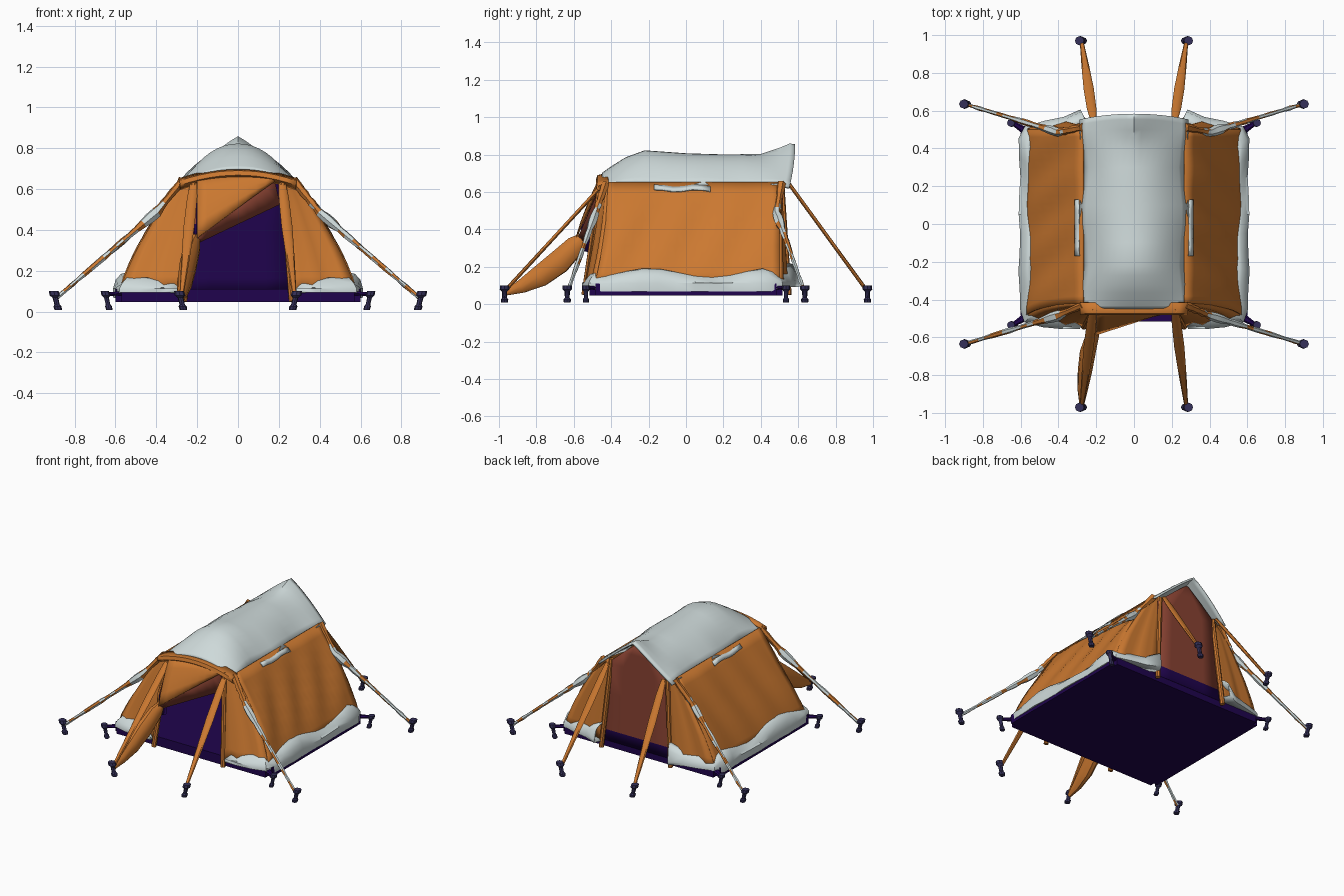
import bpy, bmesh, math, random
from mathutils import Vector

if "Cube" in bpy.data.objects:
    bpy.data.objects.remove(bpy.data.objects["Cube"])

random.seed(4)


def material(name, rgb):
    m = bpy.data.materials.new(name)
    m.diffuse_color = (*rgb, 1)
    m.use_nodes = True
    m.node_tree.nodes["Principled BSDF"].inputs["Base Color"].default_value = m.diffuse_color
    return m


ORANGE = material("orange canvas", (0.60, 0.19, 0.03))
WHITE = material("pale snow grey", (0.62, 0.70, 0.70))
PURPLE = material("dark purple groundsheet", (0.014, 0.0012, 0.075))
BROWN = material("red brown lining", (0.25, 0.055, 0.032))
PEG = material("peg slate", (0.035, 0.03, 0.10))


def finish(name, bm, mats, thick=0, normals=True):
    if normals:
        bmesh.ops.recalc_face_normals(bm, faces=bm.faces)
    me = bpy.data.meshes.new(name)
    bm.to_mesh(me)
    bm.free()
    for m in mats:
        me.materials.append(m)
    ob = bpy.data.objects.new(name, me)
    bpy.context.collection.objects.link(ob)
    if thick:
        mod = ob.modifiers.new("cloth", 'SOLIDIFY')
        mod.thickness = thick
        mod.offset = 0
    bpy.ops.object.select_all(action='DESELECT')
    ob.select_set(True)
    bpy.context.view_layer.objects.active = ob
    bpy.ops.object.shade_smooth_by_angle(angle=math.radians(35))
    return ob


def sheet(name, rows, mats, thick=0.012, rule=None):
    """Cloth sheet lofted through rows of points."""
    bm = bmesh.new()
    vs = [[bm.verts.new(p) for p in r] for r in rows]
    for a, b in zip(vs, vs[1:]):
        for i in range(len(a) - 1):
            f = bm.faces.new((a[i], a[i + 1], b[i + 1], b[i]))
            if rule:
                f.material_index = rule(f.calc_center_median())
    return finish(name, bm, mats, thick)


def tube(name, pts, mats, n=8, rule=None):
    """Tapered tube; each point is (x, y, z, half width, half height)."""
    bm = bmesh.new()
    rings = []
    for i, p in enumerate(pts):
        t = (Vector(pts[min(i + 1, len(pts) - 1)][:3]) - Vector(pts[max(i - 1, 0)][:3])).normalized()
        side = t.cross(Vector((0, 0, 1))).normalized()
        up = side.cross(t)
        rings.append([bm.verts.new(Vector(p[:3]) + side * p[3] * math.cos(a) + up * p[4] * math.sin(a))
                      for a in (2 * math.pi * k / n for k in range(n))])
    for j, (a, b) in enumerate(zip(rings, rings[1:])):
        for k in range(n):
            f = bm.faces.new((a[k], a[(k + 1) % n], b[(k + 1) % n], b[k]))
            if rule:
                f.material_index = rule(j, k)
    bm.faces.new(rings[0])
    bm.faces.new(rings[-1])
    return finish(name, bm, mats)


def lerp(a, b, t):
    return a + (b - a) * t


def sample(table, t):
    """Piecewise linear lookup in a table of (key, value)."""
    for (a, va), (b, vb) in zip(table, table[1:]):
        if t <= b:
            return lerp(va, vb, max(0, (t - a) / (b - a)))
    return table[-1][1]


# groundsheet slab
bm = bmesh.new()
bmesh.ops.create_cube(bm, size=1)
for v in bm.verts:
    v.co = (v.co.x * 1.2, v.co.y * 1.03, 0.078 + v.co.z * 0.064)
bmesh.ops.bevel(bm, geom=[e for e in bm.edges if abs(e.verts[0].co.z - e.verts[1].co.z) > 0.01],
                offset=0.03, segments=2, affect='EDGES')
finish("groundsheet", bm, [PURPLE])

# domed roof cover, rounded in front and gabled at the back
ridge = [(-0.46, 0.692), (-0.40, 0.735), (-0.32, 0.785), (-0.22, 0.822), (0, 0.806),
         (0.2, 0.80), (0.4, 0.802), (0.5, 0.835), (0.555, 0.858), (0.585, 0.855)]
rows = []
for y in [-0.445, -0.43, -0.40, -0.36, -0.32, -0.27, -0.22, -0.1, 0, 0.1, 0.2, 0.3, 0.4, 0.46, 0.5, 0.555, 0.583]:
    c, g = sample(ridge, y), max(0, min(1, (y - 0.3) / 0.22))
    e = 0.633 + 0.008 * math.sin(y * 17)
    w = 0.275 + 0.01 * math.sin(y * 13 + 1)
    row = []
    for k in range(17):
        u = (k - 8) / 8
        shape = lerp(1 - abs(u) ** 2.1, 1 - abs(u) ** 1.1, g)
        row.append((w * u, y - (0.03 * u * u if y > 0.55 else 0), e + (c - e) * shape - 0.006))
    rows.append(row)
sheet("roof_cover", rows, [WHITE], 0.014)

# orange arched trim above the door
trim = []
for y, dz in ((-0.415, 0.008), (-0.47, -0.004), (-0.475, -0.02), (-0.45, -0.038)):
    trim.append([(0.285 * u, y, 0.64 + 0.05 * (1 - u * u) + dz) for u in (k / 6 - 1 for k in range(13))])
sheet("door_arch", trim, [ORANGE])

wall = [(0.10, 0.575), (0.18, 0.55), (0.30, 0.495), (0.43, 0.42), (0.54, 0.35), (0.65, 0.27)]
levels = [0.65, 0.59, 0.52, 0.45, 0.38, 0.31, 0.24, 0.17, 0.10]


def peg(name, x, y, size=1.0):
    # tent peg with flared head and foot
    lean = 0.012 if x > 0 else -0.012
    prof = [(0.008, 0.018), (0.025, 0.02), (0.035, 0.013), (0.068, 0.014), (0.08, 0.026), (0.1, 0.024)]
    bm = bmesh.new()
    rings = [[bm.verts.new((x + lean * (z - 0.05) / 0.05 + r * size * math.cos(a), y + r * size * math.sin(a), z))
              for a in (math.pi * k / 4 for k in range(8))] for z, r in prof]
    for a, b in zip(rings, rings[1:]):
        for k in range(8):
            bm.faces.new((a[k], a[(k + 1) % 8], b[(k + 1) % 8], b[k]))
    bm.faces.new(rings[0])
    bm.faces.new(rings[-1])
    finish(name, bm, [PEG])


for s, side in ((-1, "left"), (1, "right")):
    # draped side wall
    rows = []
    for z in levels:
        t = (0.65 - z) / 0.55
        y0, y1 = -0.42 - 0.07 * t * t, 0.5
        row = []
        for k in range(25):
            y = lerp(y0, y1, k / 24)
            fold = 0.009 * math.sin(y * 24 + 7 * t) * math.sin(math.pi * t)
            sag = -0.014 * math.sin(math.pi * k / 24) * math.sin(math.pi * t)
            row.append((s * (sample(wall, z) + fold + sag), y, z))
        rows.append(row)
    sheet(side + "_wall", rows, [ORANGE])

    # front and back flank panels beside the openings
    for d, end, yo, yi, drop in ((-1, "front", 0.42, 0.45, 0.09), (1, "back", 0.50, 0.505, 0.04)):
        rows = []
        for z in levels:
            t = (0.65 - z) / 0.55
            a = Vector((s * sample(wall, z), d * (yo + (0.07 * t * t if d < 0 else 0)), z))
            b = Vector((s * (0.215 + 0.05 * t), d * (yi + drop * t), z + 0.015 * (1 - t)))
            row = []
            for k in range(7):
                p = a.lerp(b, k / 6)
                p.y += d * 0.012 * math.sin(k * 2.1) * t
                row.append(p)
            rows.append(row)
        sheet(f"{end}_{side}_flank", rows, [ORANGE])

        # door-edge seam pole
        tube(f"{end}_{side}_door_pole",
             [(s * lerp(0.215, 0.265, t), d * (yi + drop * t + 0.004), lerp(0.66, 0.05, t), 0.016, 0.016)
              for t in (0, 0.25, 0.5, 0.75, 1)], [ORANGE])

        # corner guy line with snowy patches
        a, b, c = Vector((0.27, yo + 0.01, 0.645)), Vector((0.40, 0.485, 0.485)), Vector((0.885, 0.632, 0.07))
        path = []
        for k in range(23):
            p = a.lerp(b, k / 7) if k < 7 else b.lerp(c, (k - 7) / 15)
            r = 0.025 if k in (7, 8, 9) else lerp(0.021, 0.01, k / 22)
            r *= random.uniform(0.8, 1.2)
            path.append((s * p.x, d * p.y, p.z, r, r))
        share = 0.4 if (s, d) == (-1, -1) else 0.72
        tube(f"{end}_{side}_corner_guy", path, [ORANGE, WHITE], 6,
             lambda j, k: int(j in (7, 8) or (j > 4 and random.random() < share)))

        # wide straight guy strap
        top = 0.44 if d < 0 else 0.55
        tube(f"{end}_{side}_strap",
             [(s * lerp(0.215, 0.277, t), d * lerp(top, 0.965, t),
               lerp(0.645, 0.075, t), w, 0.01)
              for t, w in ((0, 0.016), (0.15, 0.025), (0.4, 0.027), (0.7, 0.02), (1, 0.01))], [ORANGE])

        peg(f"{end}_{side}_strap_peg", s * 0.277, d * 0.97)
        peg(f"{end}_{side}_outer_peg", s * 0.89, d * 0.635)
        peg(f"{end}_{side}_corner_peg", s * 0.64, d * 0.535, 0.85)
        tube(f"{end}_{side}_corner_loop", [(s * 0.57, d * 0.49, 0.09, 0.022, 0.012),
                                           (s * 0.635, d * 0.53, 0.085, 0.012, 0.01)], [PURPLE], 6)

    # snowy hem around the foot of the side and flanks: (x, y, top height)
    plan = [(0.285, -0.55, 0.135), (0.38, -0.55, 0.15), (0.48, -0.54, 0.165), (0.575, -0.515, 0.17)]
    plan += [(0.600 + 0.005 * math.sin(y * 19), y, 0.168 + 0.022 * math.sin(y * 9 - 2.8))
             for y in (k * 0.1 - 0.45 for k in range(10))]
    plan += [(0.575, 0.51, 0.17), (0.47, 0.54, 0.17), (0.37, 0.56, 0.18), (0.28, 0.60, 0.22)]
    rows = []
    for k, z in ((0.90, 0.0), (0.945, -0.008), (0.985, -0.035), (1.005, None), (1.005, 0.07), (0.9, 0.072)):
        rows.append([(s * x * k, y * k, 0.112 if z is None else
                      (h + z if z <= 0 else (z if abs(y) < 0.5 else 0.096))) for x, y, h in plan])
    sheet(side + "_snow_hem", rows, [WHITE], 0.008)

    # thin snow strip on the wall just below the roof edge
    sheet(side + "_eave_snow", [[(s * x, y, z + 0.006 * math.sin(y * 30)) for y in
                                 (k * 0.05 - 0.17 for k in range(7))]
                                for x, z in ((0.29, 0.632), (0.312, 0.607))], [WHITE], 0.008)

# back wall: brown outside with a purple foot, dark lining inside
outline = [(0.09, 0.27), (0.165, 0.265), (0.42, 0.25), (0.63, 0.235), (0.735, 0.115), (0.82, 0.01)]
for name, y, mats in (("back_wall", 0.515, [BROWN, PURPLE]), ("back_lining", 0.495, [PURPLE, PURPLE])):
    sheet(name, [[(w * u, y, z) for u in (-1, -0.5, 0, 0.5, 1)] for z, w in outline],
          mats, 0.008, lambda c: int(c.z < 0.16))

# front door flap pulled aside to the left, with brown lining below its edge
top_edge = [Vector((lerp(-0.20, 0.19, k / 8), -0.455, 0.67 + 0.008 * math.sin(math.pi * k / 8))) for k in range(9)]
low_edge = [Vector((-0.20, -0.585, 0.36)).lerp(Vector((0.18, -0.462, 0.64)), k / 8) for k in range(9)]
hem_edge = [Vector((-0.20, -0.565, 0.335)).lerp(Vector((0.205, -0.45, 0.525)), k / 8) for k in range(9)]
sheet("door_flap", [[a.lerp(b, t) + Vector((0, -0.012 * math.sin(math.pi * t), 0))
                     for a, b in zip(top_edge, low_edge)] for t in (0, 0.25, 0.5, 0.75, 1)], [ORANGE], 0.008)
back = Vector((0, 0.012, 0))
sheet("door_flap_lining", [[p + back for p in top_edge], [p + back for p in low_edge],
                           [p + back for p in hem_edge]], [BROWN], 0.008)

# side of the pulled flap: orange outside, brown and purple inside
cheek = [((-0.44, 0.66), (-0.455, 0.64)), ((-0.47, 0.43), (-0.56, 0.43)), ((-0.49, 0.27), (-0.57, 0.29))]
for name, x, mats in (("flap_cheek", -0.222, [ORANGE, ORANGE]), ("flap_cheek_lining", -0.208, [BROWN, PURPLE])):
    sheet(name, [[(x, *a), (x, *b)] for a, b in cheek], mats, 0.008, lambda c: int(c.z < 0.42))

# gathered flap hanging down to the left front peg
tube("gathered_flap", [(-0.205, -0.535, 0.37, 0.02, 0.02), (-0.22, -0.59, 0.315, 0.035, 0.055),
                       (-0.245, -0.68, 0.225, 0.042, 0.066), (-0.26, -0.78, 0.15, 0.038, 0.06),
                       (-0.272, -0.88, 0.095, 0.027, 0.038), (-0.277, -0.96, 0.06, 0.012, 0.014)], [ORANGE], 10)
